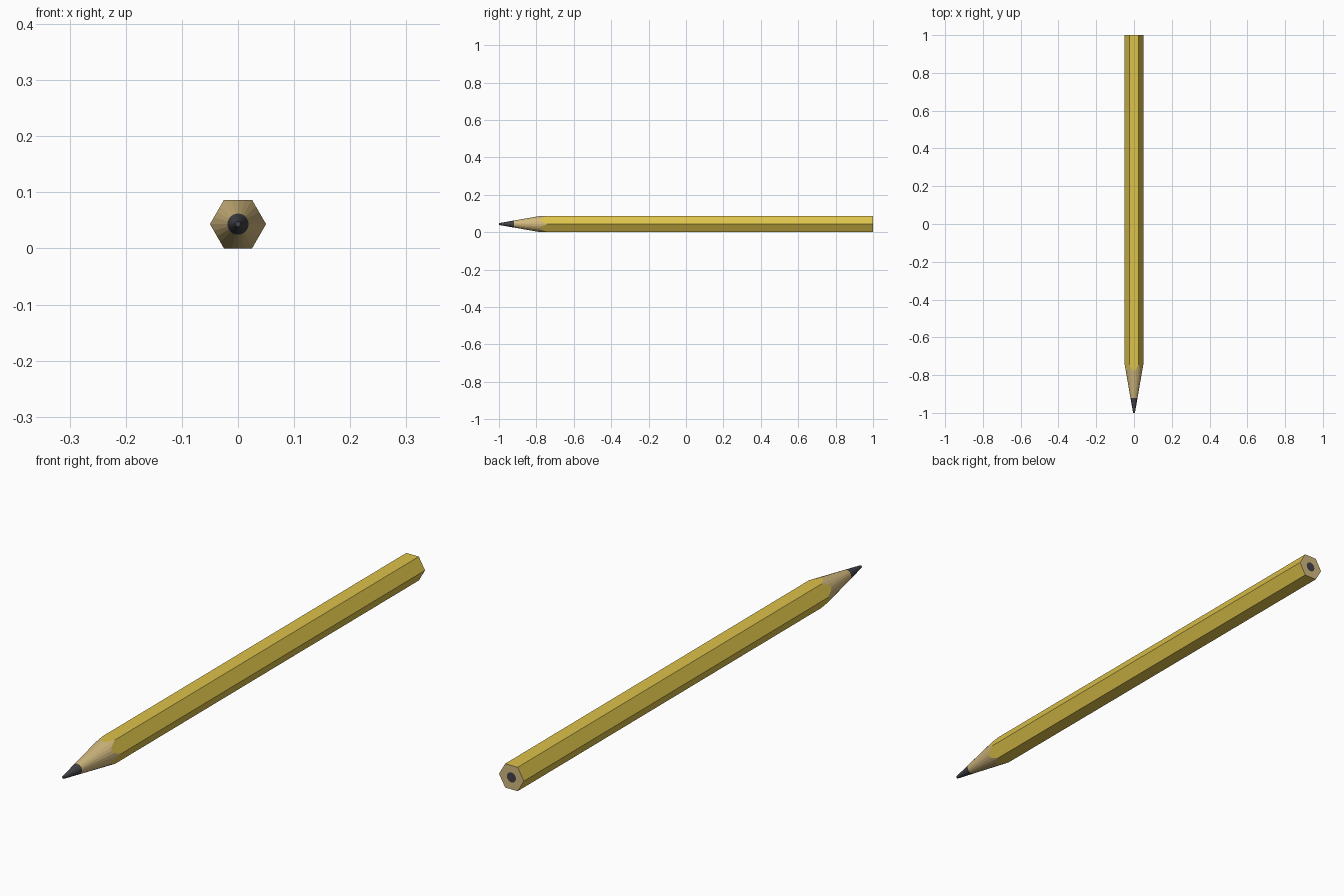
import bpy, bmesh, math

if "Cube" in bpy.data.objects:
    bpy.data.objects.remove(bpy.data.objects["Cube"])

R = 0.05                              # hexagon corner radius
A = R * math.cos(math.pi / 6)         # hexagon apothem, also the axis height
N = 24                                # segments around (4 per flat)
TIP_R, SLOPE = 0.005, 0.173           # sharpened cone: radius = TIP_R + SLOPE * (y + 1)
LEAD_Y, CORE_R = -0.92, 0.018


def material(name, rgb):
    m = bpy.data.materials.new(name)
    m.diffuse_color = (*rgb, 1)
    m.use_nodes = True
    m.node_tree.nodes["Principled BSDF"].inputs["Base Color"].default_value = m.diffuse_color
    return m


paint = material("yellow paint", (0.72, 0.54, 0.07))
wood = material("bare wood", (0.64, 0.48, 0.21))
graphite = material("graphite", (0.055, 0.055, 0.065))


def hex_radius(a):
    return A / math.cos((a % (math.pi / 3)) - math.pi / 6)


def cone_radius(y):
    return TIP_R + SLOPE * (y + 1)


def ring(radius, y):
    """Ring of (x, y, z) points; radius and y are functions of the angle."""
    angles = [2 * math.pi * i / N for i in range(N)]
    return [(radius(a) * math.cos(a), y(a), A + radius(a) * math.sin(a)) for a in angles]


def part(name, mat, rings, cap_first=False, cap_last=False):
    """Skin a list of rings running from the tip to the back."""
    bm = bmesh.new()
    loops = [[bm.verts.new(p) for p in r] for r in rings]
    for lo, hi in zip(loops, loops[1:]):
        for i in range(N):
            j = (i + 1) % N
            bm.faces.new((lo[i], lo[j], hi[j], hi[i]))
    if cap_first:
        bm.faces.new(loops[0][::-1])
    if cap_last:
        bm.faces.new(loops[-1])
    me = bpy.data.meshes.new(name)
    bm.to_mesh(me)
    bm.free()
    me.materials.append(mat)
    ob = bpy.data.objects.new(name, me)
    bpy.context.collection.objects.link(ob)


# Shared rings: the scalloped edge is where the cone meets the hexagon
tip = ring(lambda a: TIP_R, lambda a: -1)
lead_edge = ring(lambda a: cone_radius(LEAD_Y), lambda a: LEAD_Y)
scallop = ring(hex_radius, lambda a: -1 + (hex_radius(a) - TIP_R) / SLOPE)
back = ring(hex_radius, lambda a: 1)
core = ring(lambda a: CORE_R, lambda a: 1)

part("lead_tip", graphite, [tip, lead_edge], cap_first=True)
part("sharpened_wood", wood, [lead_edge, scallop])
part("painted_body", paint, [scallop, back])
part("wood_end", wood, [back, core])
part("lead_end", graphite, [core], cap_last=True)

# Faces wind with -y first, so flip any that point inward
for ob in bpy.context.collection.objects:
    bm = bmesh.new()
    bm.from_mesh(ob.data)
    for f in bm.faces:
        c = f.calc_center_median()
        out = (c.x, 0, c.z - A) if ob.name in ("painted_body", "sharpened_wood", "lead_tip") else (0, 1, 0)
        if ob.name == "lead_tip" and len(f.verts) == N:
            out = (0, -1, 0)
        if sum(n * o for n, o in zip(f.normal, out)) < 0:
            f.normal_flip()
    bm.to_mesh(ob.data)
    bm.free()
